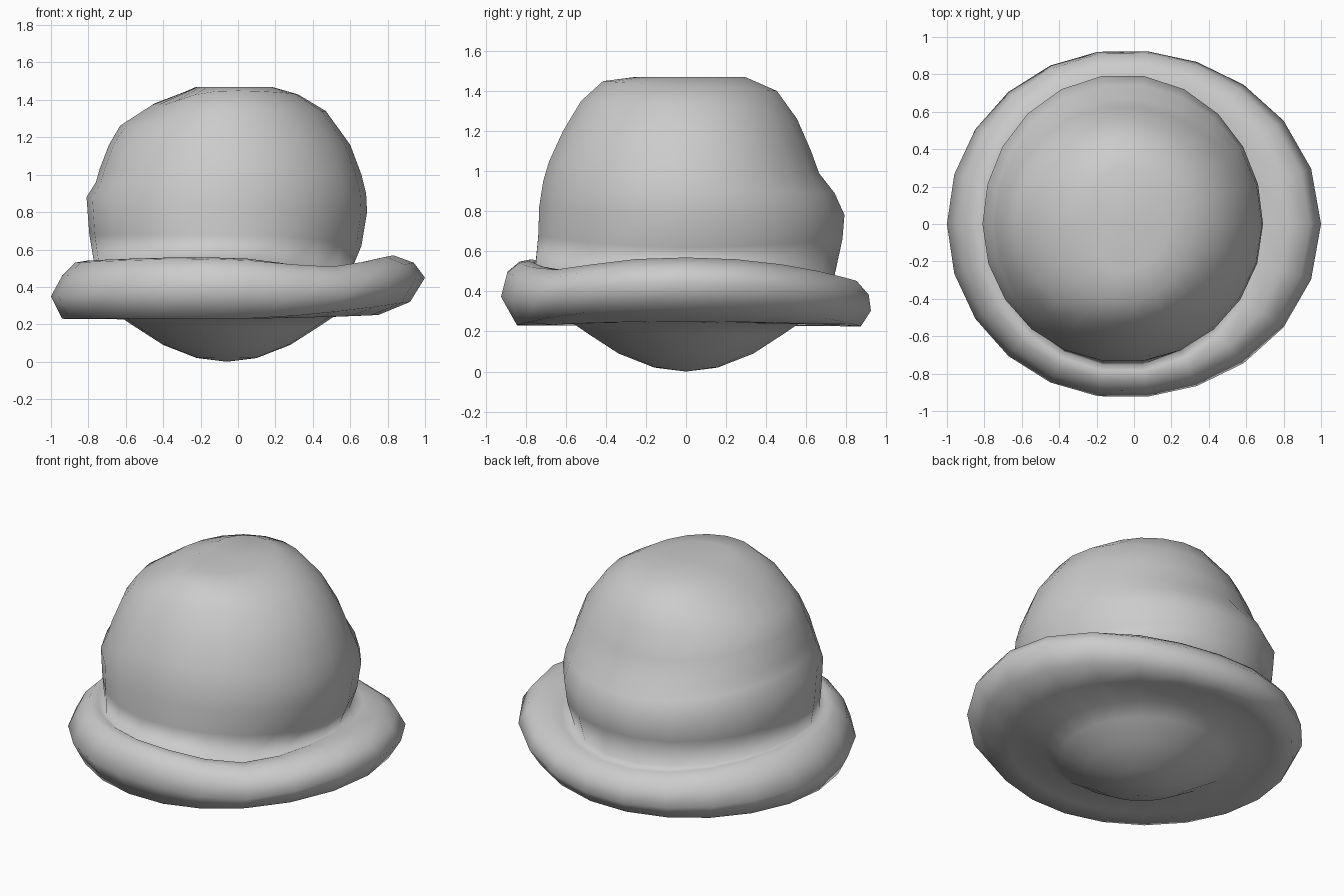
import bpy, bmesh, math

if "Cube" in bpy.data.objects:
    bpy.data.objects.remove(bpy.data.objects["Cube"])

SEGMENTS = 22
CENTRE_X = -0.06

# Shared rounded bowl under the brim: (radius, height)
BOWL = [(0.16, 0.02), (0.34, 0.09), (0.48, 0.18), (0.57, 0.24)]

# Uneven brim section, then crown section, in four directions
RIGHT = [(.81, .25), (.98, .32), (1.06, .45), (1.0, .53), (.89, .57), (.76, .54), (.67, .50),
         (.72, .62), (.75, .80), (.745, .90), (.72, 1.0), (.66, 1.16), (.53, 1.34), (.38, 1.43), (.24, 1.47)]
BACK = [(.78, .23), (.88, .225), (.93, .30), (.92, .38), (.86, .45), (.80, .46), (.75, .48),
        (.79, .66), (.80, .78), (.75, .89), (.67, .99), (.63, 1.10), (.56, 1.26), (.46, 1.40), (.30, 1.47)]
LEFT = [(.75, .23), (.88, .23), (.94, .35), (.88, .46), (.81, .53), (.75, .54), (.71, .53),
        (.735, .68), (.75, .88), (.70, .96), (.68, 1.03), (.63, 1.16), (.57, 1.27), (.40, 1.38), (.15, 1.47)]
FRONT = [(.72, .23), (.85, .23), (.93, .38), (.90, .50), (.84, .55), (.79, .56), (.76, .54),
         (.745, .68), (.74, .82), (.72, .95), (.69, 1.05), (.62, 1.20), (.53, 1.35), (.42, 1.45), (.26, 1.47)]


def bump(angle, middle, width):
    """Smooth falloff around one direction, in degrees."""
    d = (math.degrees(angle) - middle + 180) % 360 - 180
    return math.exp(-(d / width) ** 2)


def section(angle):
    """Blend the neighbouring profiles for one direction."""
    c, s = math.cos(angle), math.sin(angle)
    a, b = (RIGHT if c > 0 else LEFT), (BACK if s > 0 else FRONT)
    pts = list(BOWL)
    for i, (p, q) in enumerate(zip(a, b)):
        r = p[0] * c * c + q[0] * s * s
        z = p[1] * c * c + q[1] * s * s
        if 2 <= i <= 6:      # dip in the front right of the brim
            z -= 0.05 * bump(angle, -50, 24)
        if 12 <= i <= 13:    # soft dent in the crown
            z -= 0.03 * bump(angle, 215, 30)
        pts.append((r, z))
    return pts


# Hat: one continuous skin of bowl, rolled brim and crown
bm = bmesh.new()
columns = []
for k in range(SEGMENTS):
    t = 2 * math.pi * k / SEGMENTS
    columns.append([bm.verts.new((CENTRE_X + r * math.cos(t), r * math.sin(t), z))
                    for r, z in section(t)])
bottom = bm.verts.new((CENTRE_X, 0, 0))
top = bm.verts.new((CENTRE_X, 0, 1.465))
for k in range(SEGMENTS):
    a, b = columns[k], columns[(k + 1) % SEGMENTS]
    bm.faces.new((bottom, b[0], a[0]))
    for i in range(len(a) - 1):
        bm.faces.new((a[i], b[i], b[i + 1], a[i + 1]))
    bm.faces.new((a[-1], b[-1], top))
bmesh.ops.recalc_face_normals(bm, faces=bm.faces)
for f in bm.faces:
    f.smooth = True
mesh = bpy.data.meshes.new("hat")
bm.to_mesh(mesh)
bm.free()
hat = bpy.data.objects.new("hat", mesh)
bpy.context.collection.objects.link(hat)
